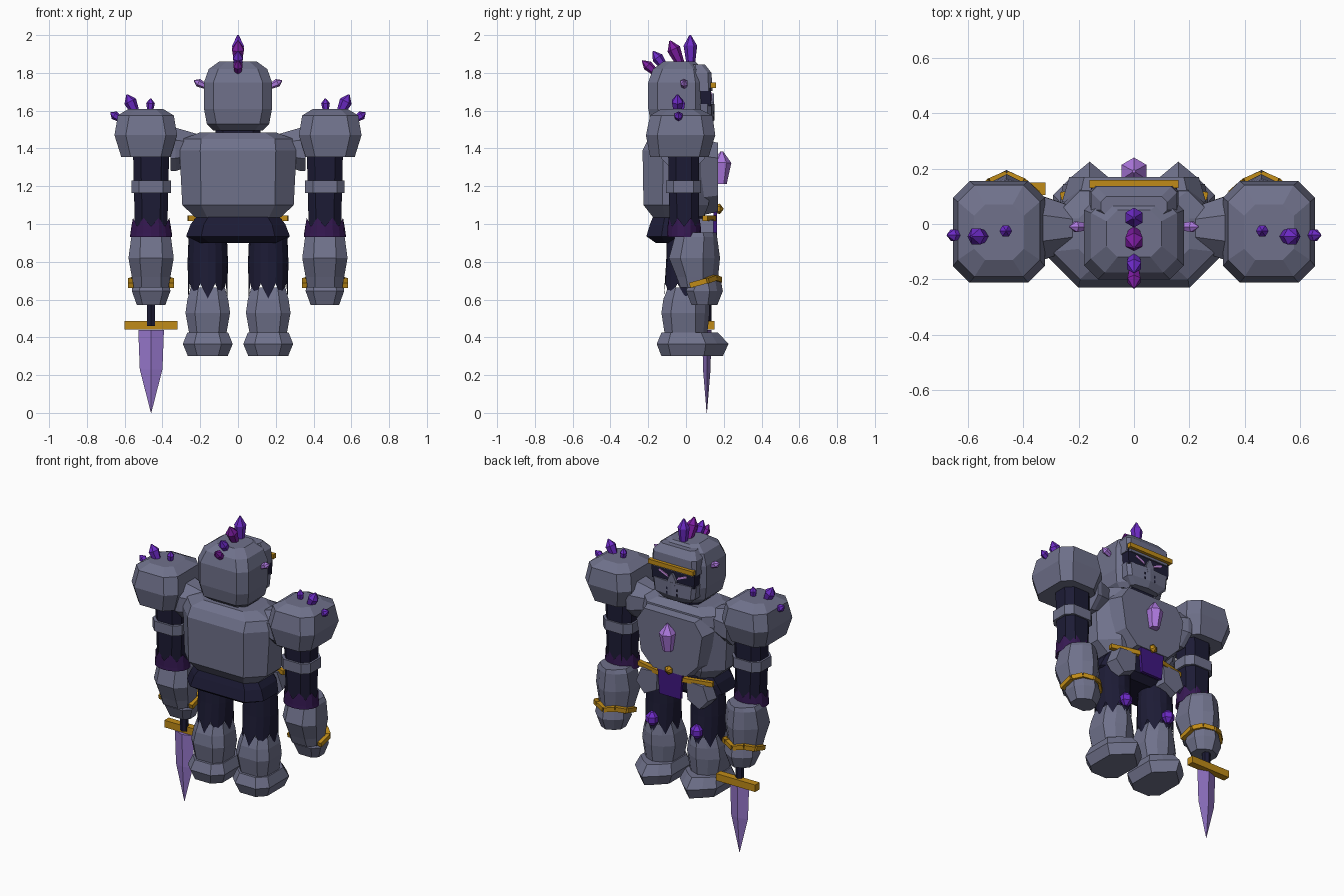
import bpy, bmesh, math
from mathutils import Vector

if "Cube" in bpy.data.objects:
    bpy.data.objects.remove(bpy.data.objects["Cube"])


def colour(name, r, g, b):
    m = bpy.data.materials.new(name)
    m.diffuse_color = tuple((v / 255) ** 2.2 for v in (r, g, b)) + (1,)
    m.use_nodes = True
    m.node_tree.nodes["Principled BSDF"].inputs["Base Color"].default_value = m.diffuse_color
    return m


STONE = colour("grey stone", 111, 113, 138)
DARK = colour("dark cloth", 34, 33, 56)
VIOLET = colour("violet crystal", 108, 46, 196)
PLUM = colour("magenta crystal", 124, 34, 160)
LILAC = colour("lilac crystal", 172, 120, 222)
BLADE = colour("pale blade", 146, 116, 198)
GOLD = colour("gold", 190, 138, 30)
TABARD = colour("purple tabard", 66, 30, 128)
SLEEVE = colour("dark purple sleeve", 56, 30, 82)
EYE = colour("pink eye", 215, 150, 240)


def loft(name, loops, mat, cap_start=True, cap_end=True):
    bm = bmesh.new()
    rows = [[bm.verts.new(p) for p in l] for l in loops]
    n = len(rows[0])
    for a, b in zip(rows, rows[1:]):
        for i in range(n):
            j = (i + 1) % n
            bm.faces.new((a[i], a[j], b[j], b[i]))
    if cap_start:
        bm.faces.new(rows[0][::-1])
    if cap_end:
        bm.faces.new(rows[-1])
    bmesh.ops.remove_doubles(bm, verts=bm.verts, dist=0.0005)
    bmesh.ops.recalc_face_normals(bm, faces=bm.faces)
    me = bpy.data.meshes.new(name)
    bm.to_mesh(me)
    bm.free()
    me.materials.append(mat)
    ob = bpy.data.objects.new(name, me)
    bpy.context.collection.objects.link(ob)
    return ob


def ring(z, cx, w, y0, y1, c, peak=0):
    """Horizontal rectangle with cut corners and an optional pointed front."""
    a, b = cx - w, cx + w
    return [(b, y0 + c, z), (b, y1 - c, z), (b - c, y1, z), (cx, y1 + peak, z), (a + c, y1, z),
            (a, y1 - c, z), (a, y0 + c, z), (a + c, y0, z), (b - c, y0, z)]


def block(name, rows, mat, cx=0):
    return loft(name, [ring(r[0], cx, *r[1:]) for r in rows], mat)


def rod(name, p, q, prof, n, mat):
    """Faceted solid along p-q; prof holds (fraction, radius)."""
    p, q = Vector(p), Vector(q)
    rot = (q - p).to_track_quat('Z', 'Y')
    loops = [[p.lerp(q, t) + rot @ Vector((r * math.cos(2 * math.pi * (i + .5) / n),
              r * math.sin(2 * math.pi * (i + .5) / n), 0)) for i in range(n)] for t, r in prof]
    return loft(name, loops, mat)


def crystal(name, p, q, r, mat):
    return rod(name, p, q, [(-.15, r * .6), (.6, r), (1, r * .12)], 6, mat)


def bar(name, p, q, r, mat):
    return rod(name, p, q, [(0, r), (1, r)], 4, mat)


def slab(name, pts, y0, y1, mat, inset=1.0):
    """Outline in x-z, extruded along y; the front can be shrunk."""
    cx = sum(p[0] for p in pts) / len(pts)
    cz = sum(p[1] for p in pts) / len(pts)
    return loft(name, [[(x, y0, z) for x, z in pts],
                       [(cx + (x - cx) * inset, y1, cz + (z - cz) * inset) for x, z in pts]], mat)


def sym(right):
    return right + [(-x, z) for x, z in right[::-1]]


def jagged(name, cx, cy, top, mid, edge, amp, mat, n=16):
    """Tube from top to a zigzag edge; top and mid are (z, rx, ry)."""
    def loop(z, rx, ry, a=0):
        return [(cx + rx * math.cos(2 * math.pi * i / n), cy + ry * math.sin(2 * math.pi * i / n),
                 z + (a if i % 2 else -a)) for i in range(n)]
    return loft(name, [loop(*top), loop(*mid), loop(*edge, amp)], mat, True, False)


# Torso, neck and chest plate
block("torso", [(1.03, .22, -.17, .09, .06), (1.10, .295, -.225, .12, .10), (1.39, .31, -.23, .13, .11),
                (1.45, .295, -.20, .12, .10), (1.485, .20, -.15, .08, .06)], STONE)
block("neck", [(1.46, .12, -.12, .08, .04), (1.53, .12, -.12, .08, .04)], DARK)
slab("chest_plate", sym([(.13, 1.045), (.225, 1.14), (.26, 1.36), (.20, 1.45)]), .08, .17, STONE, .9)
crystal("chest_crystal", (0, .185, 1.235), (0, .19, 1.385), .052, LILAC)

# Head, face plate and visor
block("helmet", [(1.495, .13, -.14, .07, .04), (1.53, .165, -.185, .09, .05), (1.61, .18, -.20, .10, .05),
                 (1.75, .18, -.20, .10, .05), (1.82, .155, -.175, .09, .05), (1.86, .10, -.12, .05, .04)], STONE)
block("jaw_plate", [(1.51, .10, .03, .115, .02, .012), (1.55, .145, .03, .135, .02, .015),
                    (1.635, .155, .03, .135, .02, .015)], STONE)
block("brow_plate", [(1.705, .16, .03, .14, .02), (1.80, .155, .03, .135, .02), (1.845, .12, .03, .10, .02)], STONE)
slab("visor", sym([(.15, 1.625), (.155, 1.72)]), .05, .132, DARK)
slab("nose_guard", sym([(.012, 1.58), (.03, 1.645), (.006, 1.69)]), .10, .148, STONE)
bar("brow_band", (-.16, .145, 1.735), (.16, .145, 1.735), .02, GOLD)
for s in (1, -1):
    slab("eye", [(s * .03, 1.655), (s * .10, 1.685), (s * .095, 1.695), (s * .04, 1.672)], .131, .137, EYE)
    for z in (1.56, 1.59):
        slab("breath_hole", [(s * .035 + dx, z + dz) for dx, dz in
             ((-.005, -.008), (.005, -.008), (.005, .008), (-.005, .008))], .143, .147, DARK)
    crystal("temple_crystal", (s * .175, -.01, 1.73), (s * .233, -.01, 1.76), .022, LILAC)
for i, (y, z, y2, z2, r) in enumerate([(.025, 1.86, .022, 2.0, .036), (-.035, 1.86, -.085, 1.97, .036),
                                       (-.115, 1.83, -.175, 1.915, .03), (-.16, 1.80, -.232, 1.865, .027)]):
    crystal("crest_crystal", (0, y, z), (0, y2, z2), r, PLUM if i % 2 else VIOLET)

# Hips, tabard and belt
block("pelvis", [(.90, .20, -.16, .06, .05), (.935, .275, -.21, .10, .08), (1.0, .25, -.19, .11, .07),
                 (1.05, .21, -.17, .10, .06)], DARK)
slab("tabard", sym([(.075, .905), (.09, 1.10)]), .145, .165, TABARD)
crystal("belt_jewel", (0, .15, 1.08), (0, .198, 1.08), .028, GOLD)

for s in (1, -1):
    # Belt ends and hip plates
    bar("belt_bar", (s * .265, .10, 1.03), (s * .08, .145, 1.03), .02, GOLD)
    slab("hip_plate", [(s * .09, 1.04), (s * .23, 1.03), (s * .27, .93), (s * .20, .85), (s * .10, .90)],
         .07, .145, STONE, .85)

    # Legs
    lx = s * .16
    jagged("thigh", lx, 0, (.97, .10, .10), (.80, .107, .105), (.645, .103, .118), .04, DARK)
    block("shin", [(.40, .095, -.11, .09, .04, .02), (.53, .118, -.13, .10, .05, .025),
                   (.60, .108, -.12, .10, .05, .025), (.665, .09, -.095, .09, .04, .02)], STONE, lx)
    block("foot", [(.30, .105, -.13, .145, .05, .05), (.365, .132, -.155, .165, .06, .06),
                   (.425, .108, -.13, .13, .05, .04)], STONE, lx)
    rod("knee_crystal", (lx, .115, .66), (lx, .115, .745), [(0, .015), (.3, .04), (.7, .04), (1, .015)], 6, VIOLET)

    # Shoulders
    rod("shoulder_joint", (s * .22, -.015, 1.40), (s * .36, -.015, 1.395), [(0, .085), (.8, .125), (1, .125)], 8, STONE)
    block("shoulder", [(1.355, .13, -.19, .12, .05), (1.47, .166, -.212, .155, .06),
                       (1.575, .148, -.19, .14, .06), (1.61, .09, -.13, .07, .04)], STONE, s * .488)
    for x, z, x2, z2, y, r, m in [(.625, 1.555, .675, 1.59, -.04, .024, VIOLET),
                                  (.545, 1.595, .588, 1.685, -.045, .034, VIOLET),
                                  (.465, 1.60, .462, 1.665, -.025, .023, VIOLET)]:
        crystal("shoulder_crystal", (s * x, y, z), (s * x2, y, z2), r, m)

    # Arms
    ax = s * .46
    block("upper_arm", [(.94, .085, -.085, .07, .04), (1.15, .09, -.09, .07, .04), (1.40, .096, -.095, .07, .04)], DARK, ax)
    block("arm_band", [(1.165, .104, -.105, .08, .04), (1.23, .104, -.105, .08, .04)], STONE, ax)
    jagged("sleeve_end", ax, -.01, (.93, .112, .092), (.95, .11, .09), (1.01, .104, .088), .022, SLEEVE)
    block("forearm", [(.665, .092, -.03, .13, .04, .02), (.72, .102, -.05, .14, .05, .03),
                      (.82, .12, -.09, .15, .06, .03), (.93, .105, -.06, .145, .05, .02),
                      (.955, .092, -.04, .14, .05, .02)], STONE, ax)
    block("hand", [(.57, .075, .03, .145, .03, .02), (.645, .102, .0, .165, .04, .03),
                   (.70, .095, .02, .155, .04, .03)], STONE, ax)
    # Bracelet wraps the sides and the pointed front
    pts = [(-.108, .02, .675), (-.108, .11, .70), (-.06, .152, .715), (0, .178, .705),
           (.06, .152, .715), (.108, .11, .70), (.108, .02, .675)]
    for p, q in zip(pts, pts[1:]):
        bar("bracelet", (ax + p[0], p[1], p[2]), (ax + q[0], q[1], q[2]), .02, GOLD)

# Sword
SX, SY = -.46, .11
rod("sword_grip", (SX, SY, .46), (SX, SY, .60), [(0, .025), (1, .025)], 6, DARK)
bar("sword_guard", (SX - .14, SY + .018, .465), (SX + .14, SY + .018, .465), .032, GOLD)
loft("sword_blade", [[(SX + w, SY, z), (SX, SY + t, z), (SX - w, SY, z), (SX, SY - t, z)]
                     for z, w, t in [(0, .001, .001), (.23, .06, .02), (.44, .068, .024)]], BLADE)
